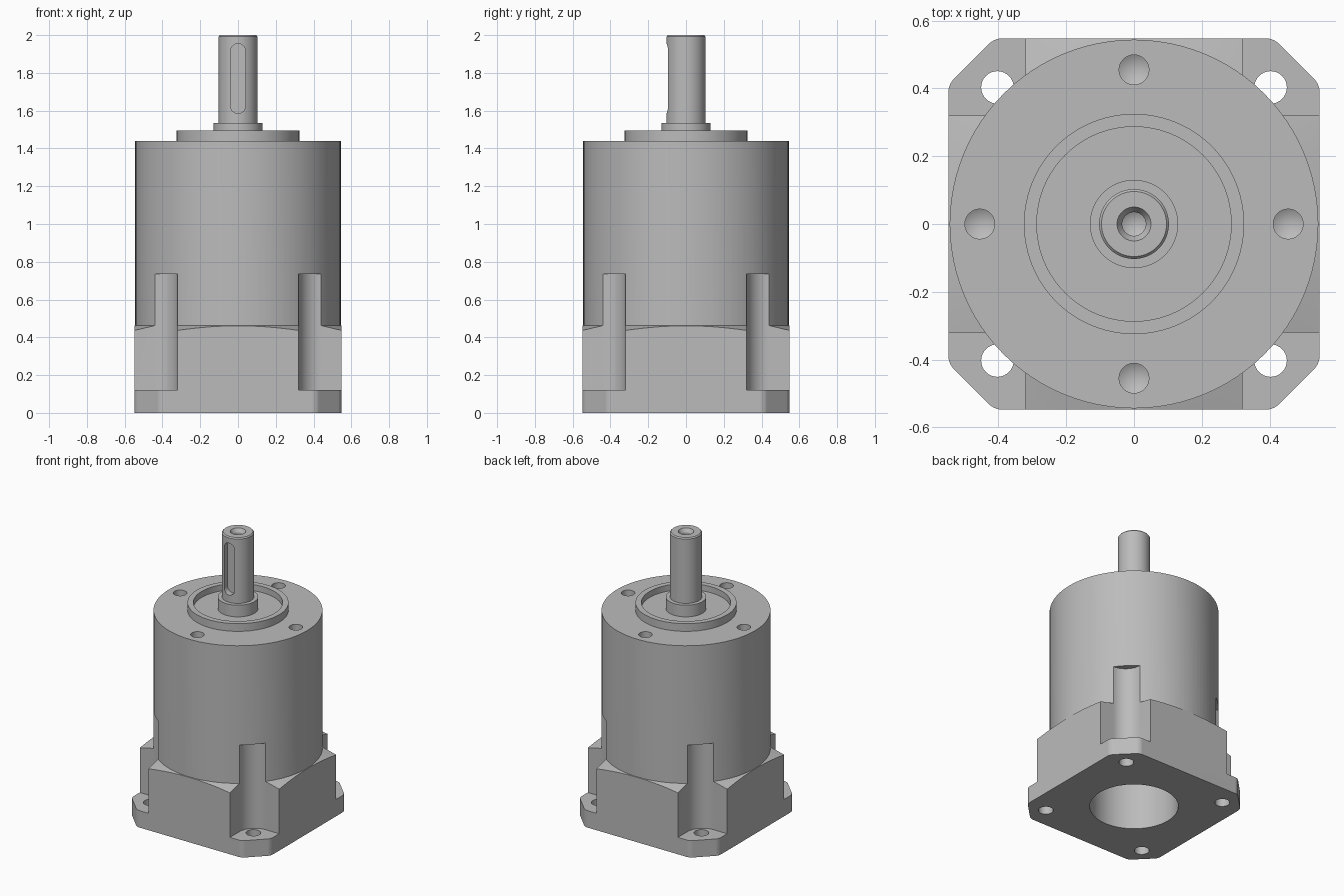
import bpy, bmesh
from math import sin, cos, pi, radians
from mathutils import Matrix

if "Cube" in bpy.data.objects:
    bpy.data.objects.remove(bpy.data.objects["Cube"], do_unlink=True)

grey = bpy.data.materials.new("machined grey metal")
grey.use_nodes = True
colour = (0.5, 0.5, 0.5, 1)
grey.diffuse_color = colour
grey.node_tree.nodes["Principled BSDF"].inputs["Base Color"].default_value = colour


def finish(bm, name):
    bmesh.ops.recalc_face_normals(bm, faces=bm.faces)
    mesh = bpy.data.meshes.new(name)
    bm.to_mesh(mesh)
    bm.free()
    mesh.materials.append(grey)
    obj = bpy.data.objects.new(name, mesh)
    bpy.context.collection.objects.link(obj)
    return obj


def lathe(name, profile, steps=96, at=(0, 0)):
    """Spin (radius, z) points around a vertical axis; both ends lie on it."""
    bm = bmesh.new()
    verts = [bm.verts.new((r, 0, z)) for r, z in profile]
    edges = [bm.edges.new(pair) for pair in zip(verts, verts[1:])]
    bmesh.ops.spin(bm, geom=verts + edges, cent=(0, 0, 0), axis=(0, 0, 1),
                   angle=2 * pi, steps=steps, use_merge=True)
    bmesh.ops.remove_doubles(bm, verts=bm.verts, dist=1e-5)
    bmesh.ops.translate(bm, verts=bm.verts, vec=(*at, 0))
    return finish(bm, name)


def prism(name, outline, z0, z1, turn=Matrix(), round_off=0):
    """Extrude a flat outline from z0 to z1, optionally rounding its corners."""
    bm = bmesh.new()
    face = bm.faces.new([bm.verts.new((x, y, z0)) for x, y in outline])
    top = bmesh.ops.extrude_face_region(bm, geom=[face])["geom"]
    bmesh.ops.translate(bm, vec=(0, 0, z1 - z0),
                        verts=[v for v in top if isinstance(v, bmesh.types.BMVert)])
    if round_off:
        upright = [e for e in bm.edges if abs(e.verts[0].co.z - e.verts[1].co.z) > 1e-4]
        bmesh.ops.bevel(bm, geom=upright, offset=round_off, segments=5,
                        profile=0.5, affect='EDGES')
    bmesh.ops.transform(bm, matrix=turn, verts=bm.verts)
    return finish(bm, name)


def arc(cx, cy, r, a0, a1, n=12):
    angles = [radians(a0 + (a1 - a0) * i / n) for i in range(n + 1)]
    return [(cx + r * cos(a), cy + r * sin(a)) for a in angles]


def apply_modifier(obj, mod):
    bpy.context.view_layer.objects.active = obj
    bpy.ops.object.modifier_apply(modifier=mod.name)


def boolean(obj, tool, operation='DIFFERENCE'):
    mod = obj.modifiers.new("boolean", 'BOOLEAN')
    mod.operation, mod.solver, mod.object = operation, 'EXACT', tool
    apply_modifier(obj, mod)
    bpy.data.objects.remove(tool, do_unlink=True)


def smooth(obj):
    bpy.ops.object.select_all(action='DESELECT')
    obj.select_set(True)
    bpy.context.view_layer.objects.active = obj
    bpy.ops.object.shade_smooth_by_angle(angle=radians(28))
    mod = obj.modifiers.new("weighted normals", 'WEIGHTED_NORMAL')
    mod.keep_sharp = True
    apply_modifier(obj, mod)


# Square mounting block with clipped corners and a conical top
S, C = 0.548, 0.412
corners = [(C, -S), (S, -C), (S, C), (C, S), (-C, S), (-S, C), (-S, -C), (-C, -S)]
housing = prism("gearbox_housing", corners, 0, 0.6, round_off=0.022)
boolean(housing, lathe("cone_envelope", [(0, -0.1), (0.9, -0.1), (0.9, 0.362),
                                         (0.545, 0.462), (0, 0.462)]), 'INTERSECT')

# Round body with the raised pilot ring
boolean(housing, lathe("round_body", [
    (0, 0.2), (0.544, 0.2), (0.544, 1.44), (0.325, 1.44), (0.325, 1.495),
    (0.287, 1.495), (0.287, 1.452), (0, 1.452)]), 'UNION')

# Filleted corner pockets, flange holes and threaded face holes
pocket = [(0.8, 0.32), (0.8, 0.8), (0.32, 0.8)] + arc(0.44, 0.44, 0.12, 180, 270)
for i in range(4):
    turn = Matrix.Rotation(i * pi / 2, 4, 'Z')
    boolean(housing, prism("pocket_cutter", pocket, 0.12, 0.735, turn))
    a = i * pi / 2
    hx, hy = 0.57 * cos(a + pi / 4), 0.57 * sin(a + pi / 4)
    boolean(housing, lathe("flange_hole_cutter", [
        (0, -0.1), (0.048, -0.1), (0.048, 0.2), (0, 0.2)], 32, (hx, hy)))
    boolean(housing, lathe("face_hole_cutter", [
        (0, 1.29), (0.044, 1.315), (0.044, 1.6), (0, 1.6)], 32,
        (0.455 * cos(a), 0.455 * sin(a))))

# Motor bore in the underside
boolean(housing, lathe("bore_cutter", [(0, -0.1), (0.285, -0.1), (0.285, 0.5), (0, 0.5)]))
smooth(housing)

# Output shaft with collar, end chamfer and centre hole
shaft = lathe("output_shaft", [
    (0, 1.4), (0.13, 1.4), (0.13, 1.535), (0.103, 1.535), (0.103, 1.992),
    (0.096, 2.0), (0.05, 2.0), (0.035, 1.975), (0.035, 1.92), (0, 1.9)], 64)

# Keyway on the front of the shaft
slot = arc(0, 1.915, 0.04, 0, 180) + arc(0, 1.625, 0.04, 180, 360)
boolean(shaft, prism("keyway_cutter", slot, 0.06, 0.2, Matrix.Rotation(pi / 2, 4, 'X')))
smooth(shaft)
